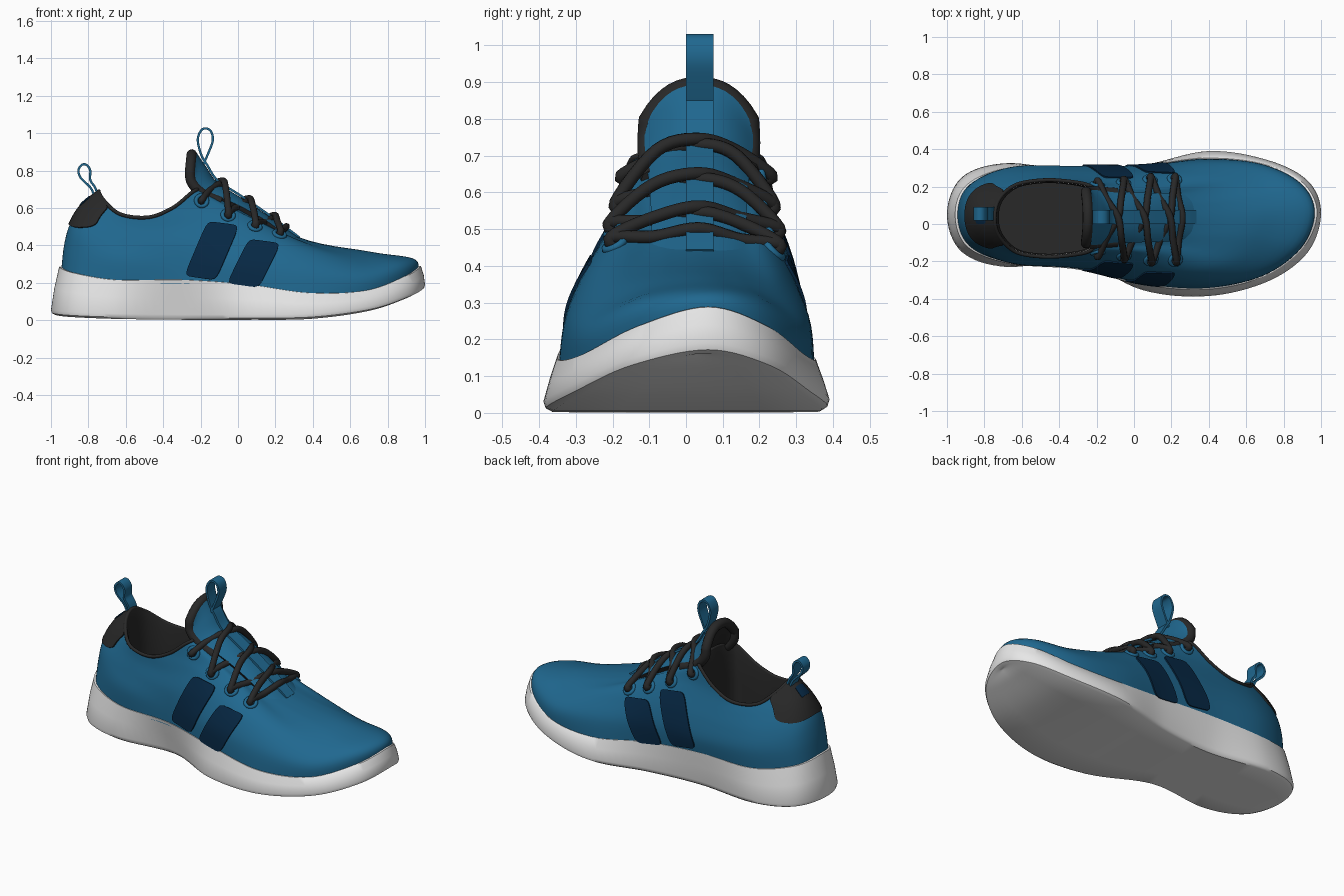
import bpy, bmesh, math
from mathutils import Vector
from mathutils.bvhtree import BVHTree

old = bpy.data.objects.get("Cube")
if old:
    bpy.data.objects.remove(old, do_unlink=True)


def material(name, color):
    mat = bpy.data.materials.new(name)
    mat.use_nodes = True
    mat.diffuse_color = (*color, 1)
    shader = next(n for n in mat.node_tree.nodes if n.type == 'BSDF_PRINCIPLED')
    shader.inputs["Base Color"].default_value = (*color, 1)
    shader.inputs["Roughness"].default_value = .7
    return mat


BLUE = material("knit blue", (.014, .137, .275))
NAVY = material("navy", (.002, .021, .058))
DARK = material("charcoal", (.021, .021, .021))
FOAM = material("light grey foam", (.8, .8, .8))


# ---- helpers ----
def along(points, u, closed=False):
    """Point on a smooth curve through the given points."""
    n = len(points)
    i = math.floor(u) if closed else min(math.floor(u), n - 2)
    t = u - i
    a, b, c, d = [points[k % n] if closed else points[max(0, min(n - 1, k))]
                  for k in range(i - 1, i + 3)]
    return .5 * (2 * b + (c - a) * t + (2 * a - 5 * b + 4 * c - d) * t * t
                 + (3 * b - a - 3 * c + d) * t ** 3)


def smooth_path(points, steps, closed=False):
    spans = len(points) if closed else len(points) - 1
    count = spans * steps + (0 if closed else 1)
    return [along(points, k / steps, closed) for k in range(count)]


def ring(rows):
    """Closed outline from rows of x, left y, right y, height (toe to heel)."""
    left = [Vector((x, yl, z)) for x, yl, yr, z in rows]
    right = [Vector((x, yr, z)) for x, yl, yr, z in rows[-2:0:-1]]
    return left + right


def scaled(points, sx, sy, dz=0, center=(0, .03)):
    cx, cy = center
    return [Vector((cx + (p.x - cx) * sx, cy + (p.y - cy) * sy, p.z + dz)) for p in points]


def finish(obj, mats, angle=40):
    for mat in mats:
        obj.data.materials.append(mat)
    bpy.ops.object.select_all(action='DESELECT')
    obj.select_set(True)
    bpy.context.view_layer.objects.active = obj
    for mod in list(obj.modifiers):
        bpy.ops.object.modifier_apply(modifier=mod.name)
    bpy.ops.object.shade_smooth_by_angle(angle=math.radians(angle))
    return obj


def sheet(name, grid, mats, closed=False, core=(-.2, .03, .2), solid=None, cap=False):
    """Mesh from rows of points, facing away from the core point."""
    bm = bmesh.new()
    rows = [[bm.verts.new(p) for p in row] for row in grid]
    for low, high in zip(rows, rows[1:]):
        n = len(low)
        for i in range(n if closed else n - 1):
            j = (i + 1) % n
            bm.faces.new((low[i], low[j], high[j], high[i]))
    if cap:
        bm.faces.new(rows[-1])
    bmesh.ops.remove_doubles(bm, verts=bm.verts, dist=.0005)
    bm.normal_update()
    core = Vector(core)
    if sum(f.normal.dot(f.calc_center_median() - core) * f.calc_area() for f in bm.faces) < 0:
        bmesh.ops.reverse_faces(bm, faces=bm.faces)
    mesh = bpy.data.meshes.new(name)
    bm.to_mesh(mesh)
    bm.free()
    obj = bpy.data.objects.new(name, mesh)
    bpy.context.collection.objects.link(obj)
    if solid:
        mod = obj.modifiers.new("Thickness", 'SOLIDIFY')
        mod.thickness, mod.offset = solid
        mod.material_offset = mod.material_offset_rim = len(mats) - 1
    return finish(obj, mats)


def tube(name, points, radius, mat, closed=False):
    curve = bpy.data.curves.new(name, 'CURVE')
    curve.dimensions = '3D'
    curve.bevel_depth = radius
    curve.bevel_resolution = 3
    curve.use_fill_caps = True
    line = curve.splines.new('POLY')
    line.points.add(len(points) - 1)
    for slot, p in zip(line.points, points):
        slot.co = (*p, 1)
    line.use_cyclic_u = closed
    temp = bpy.data.objects.new(name + " path", curve)
    mesh = bpy.data.meshes.new_from_object(temp)
    bpy.data.objects.remove(temp)
    obj = bpy.data.objects.new(name, mesh)
    bpy.context.collection.objects.link(obj)
    obj.data.materials.clear()
    return finish(obj, [mat], 60)


def ribbon(name, path, middle, width):
    pts = smooth_path([Vector((x, middle, z)) for x, z in path], 6)
    side = Vector((0, width / 2, 0))
    return sheet(name, [[p - side, p + side] for p in pts], [BLUE], solid=(.012, 0))


# ---- outlines, toe to heel ----
foot_line = ring([(.967, .06, .06, .288), (.89, .22, -.13, .235), (.68, .32, -.28, .158),
                  (.38, .35, -.345, .145), (.05, .31, -.32, .19), (-.3, .3, -.24, .215),
                  (-.65, .3, -.21, .215), (-.88, .21, -.12, .255), (-.945, .05, .05, .285)])
low_line = ring([(.935, .06, .06, .33), (.87, .2, -.12, .305), (.67, .31, -.27, .24),
                 (.37, .335, -.325, .26), (.03, .31, -.305, .3), (-.3, .31, -.235, .3),
                 (-.65, .305, -.21, .32), (-.87, .21, -.11, .36), (-.93, .05, .05, .4)])
mid_line = ring([(.7, .05, .05, .367), (.66, .14, -.06, .36), (.56, .23, -.19, .342),
                 (.3, .27, -.26, .385), (0, .28, -.255, .42), (-.33, .29, -.22, .4),
                 (-.65, .28, -.185, .42), (-.85, .19, -.1, .47), (-.9, .045, .045, .51)])
high_line = ring([(.3, .03, .03, .452), (.28, .1, -.05, .455), (.23, .16, -.11, .468),
                  (.1, .2, -.16, .525), (-.1, .235, -.19, .54), (-.4, .26, -.19, .49),
                  (-.64, .24, -.16, .51), (-.8, .16, -.075, .57), (-.84, .04, .04, .61)])
collar_line = ring([(-.2, .03, .03, .72), (-.2, .12, -.06, .71), (-.215, .18, -.12, .7),
                    (-.25, .21, -.15, .68), (-.35, .228, -.168, .6), (-.48, .235, -.175, .55),
                    (-.63, .21, -.15, .567), (-.72, .135, -.065, .643), (-.745, .035, .035, .69)])
tread_line = ring([(1, .06, .06, .19), (.93, .23, -.15, .148), (.72, .34, -.305, .078),
                   (.4, .39, -.385, .035), (.05, .315, -.355, .03), (-.3, .285, -.2, .03),
                   (-.68, .325, -.23, .035), (-.92, .25, -.15, .045), (-1, .05, .05, .055)])

# ---- sole ----
top_edge = scaled(foot_line, 1.012, 1.012)
middle = [a.lerp(b, .5) * 1.004 for a, b in zip(top_edge, tread_line)]
sole_rings = [scaled(top_edge, .95, .93, -.01), scaled(top_edge, .996, .995, .001), top_edge, middle,
              tread_line, scaled(tread_line, .995, .985, -.018), scaled(tread_line, .975, .94, -.028),
              scaled(tread_line, .965, .5, -.028), scaled(tread_line, .96, 0, -.028)]
sheet("sole", [smooth_path(r, 8, True) for r in sole_rings], [FOAM], True, core=(0, .03, .12))

# ---- upper ----
upper_rings = [scaled(foot_line, 1, 1, -.02), low_line, mid_line, high_line, collar_line]
dense = [smooth_path(r, 8, True) for r in upper_rings]
columns = [smooth_path(list(col), 6) for col in zip(*dense)]
upper = sheet("upper", list(zip(*columns)), [BLUE], True)
skin = BVHTree.FromPolygons([v.co for v in upper.data.vertices],
                            [tuple(p.vertices) for p in upper.data.polygons])


def on_skin(point, lift=0):
    place, normal, _, _ = skin.find_nearest(point)
    return place + normal * lift, normal


# ---- collar binding and lining ----
rim = smooth_path(collar_line, 8, True)
tube("collar_binding", rim, .01, DARK, True)
pit = (-.47, .03)
inner = [scaled(rim, .97, .95, 0, pit), scaled(rim, .92, .92, -.06, pit), scaled(rim, .92, .92, -.2, pit)]
floor = [Vector((p.x, p.y, .24)) for p in inner[-1]]
sheet("lining", inner + [floor], [DARK], True, cap=True)

# ---- tongue: x, z, half width, sweep back and drop at the edges ----
tongue_rows = [Vector(r) for r in ((.37, .41, .1, 0, .01), (.27, .48, .125, 0, .03),
                                   (.13, .58, .13, 0, .035), (0, .665, .135, .02, .04),
                                   (-.11, .735, .145, .05, .05), (-.17, .82, .148, .055, .07),
                                   (-.225, .9, .145, .01, .09))]
ticks = [k / 8 for k in range(-8, 9)]
tongue_grid = [[(x - back * t * t, .035 + w * t, z - drop * abs(t) ** 2.5) for t in ticks]
               for x, z, w, back, drop in smooth_path(tongue_rows, 6)]
sheet("tongue", tongue_grid, [BLUE, DARK], core=(-.35, .03, .3), solid=(.035, -1))

# padded edge of the tongue
free = tongue_grid[20:]
edge = [row[0] for row in free] + list(free[-1][1:-1]) + [row[-1] for row in reversed(free)]
tube("tongue_padding", [(x - .022, .035 + (y - .035) * .94, z - .014) for x, y, z in edge], .028, DARK)

# ---- pull loops ----
ribbon("tongue_strap", [(.33, .44), (.27, .486), (.13, .588), (0, .675), (-.11, .747), (-.165, .83),
                        (-.195, .88), (-.215, .96), (-.2, 1.01), (-.175, 1.025), (-.145, 1.01),
                        (-.135, .96), (-.16, .89), (-.2, .8)], .037, .075)
ribbon("heel_loop", [(-.77, .67), (-.79, .71), (-.84, .76), (-.853, .8), (-.835, .83), (-.81, .83),
                     (-.79, .8), (-.79, .75), (-.765, .71), (-.745, .66)], .055, .07)


# ---- plates on the upper ----
def rounded_grid(place, steps=16):
    span = [2 * k / steps - 1 for k in range(steps + 1)]
    return [[place(a * (1 - .1 * b ** 8), b * (1 - .07 * a ** 8)) for a in span] for b in span]


def wrap(u, v, lift):
    return on_skin(along([along(r, u, True) for r in upper_rings], v), lift)[0]


def heel_point(a, b):
    bottom = 2 + .45 * a * a
    return wrap(8 + 1.45 * a, bottom + (3.98 - bottom) * (b + 1) / 2, .004)


def tab_point(a, b):
    return wrap(8 + .3 * a, 3.25 + .25 * b, .008)


sheet("heel_patch", rounded_grid(heel_point), [DARK], solid=(.008, 0))
sheet("heel_tab", rounded_grid(tab_point), [NAVY], solid=(.006, 0))

for label, side in (("left", 1), ("right", -1)):
    for name, x, z, lean, tall in (("rear", -.14, .37, .062, .145), ("front", .085, .302, .058, .117)):
        def stripe_point(a, b):
            start = Vector((x + .085 * a + lean * b, side, z + tall * b - .012 * a))
            hit, normal, _, _ = skin.ray_cast(start, Vector((0, -side, 0)))
            return hit + normal * .004 if hit else on_skin(Vector((start.x, side * .25, start.z)), .004)[0]
        sheet(label + "_" + name + "_stripe", rounded_grid(stripe_point), [NAVY], solid=(.008, 0))

# ---- eyelets ----
eyelets = {}
for label, side in (("left", 1), ("right", -1)):
    for k, (x, z) in enumerate(((-.19, .65), (-.05, .575), (.09, .5), (.22, .455))):
        place, normal = on_skin(Vector((x, .03 + side * .22, z)))
        eyelets[side, k] = place, normal
        bpy.ops.mesh.primitive_torus_add(major_radius=.03, minor_radius=.011, major_segments=24,
                                         minor_segments=8, location=place,
                                         rotation=normal.to_track_quat('Z', 'Y').to_euler())
        eye = bpy.context.object
        eye.name = label + "_eyelet_" + "abcd"[k]
        finish(eye, [BLUE], 60)


# ---- laces ----
def lace(name, start, end, lift):
    (p, pn), (q, qn) = eyelets[start], eyelets[end]
    x = (p.x + q.x) / 2 + .04
    top = Vector((x, .035, .44 + (.34 - x) * .66 + lift))

    def shoulder(point):
        spot = point.lerp(top, .45)
        spot.z = max(spot.z, top.z - .03)
        return spot
    path = [p - pn * .02, p + pn * .022, shoulder(p), top, shoulder(q), q + qn * .022, q - qn * .02]
    tube(name, smooth_path(path, 6), .018, DARK)


for k in range(3):
    lace("lace_over_" + "abc"[k], (1, k), (-1, k + 1), .025)
    lace("lace_under_" + "abc"[k], (-1, k), (1, k + 1), .01)
lace("lace_front_bar", (1, 3), (-1, 3), .008)
